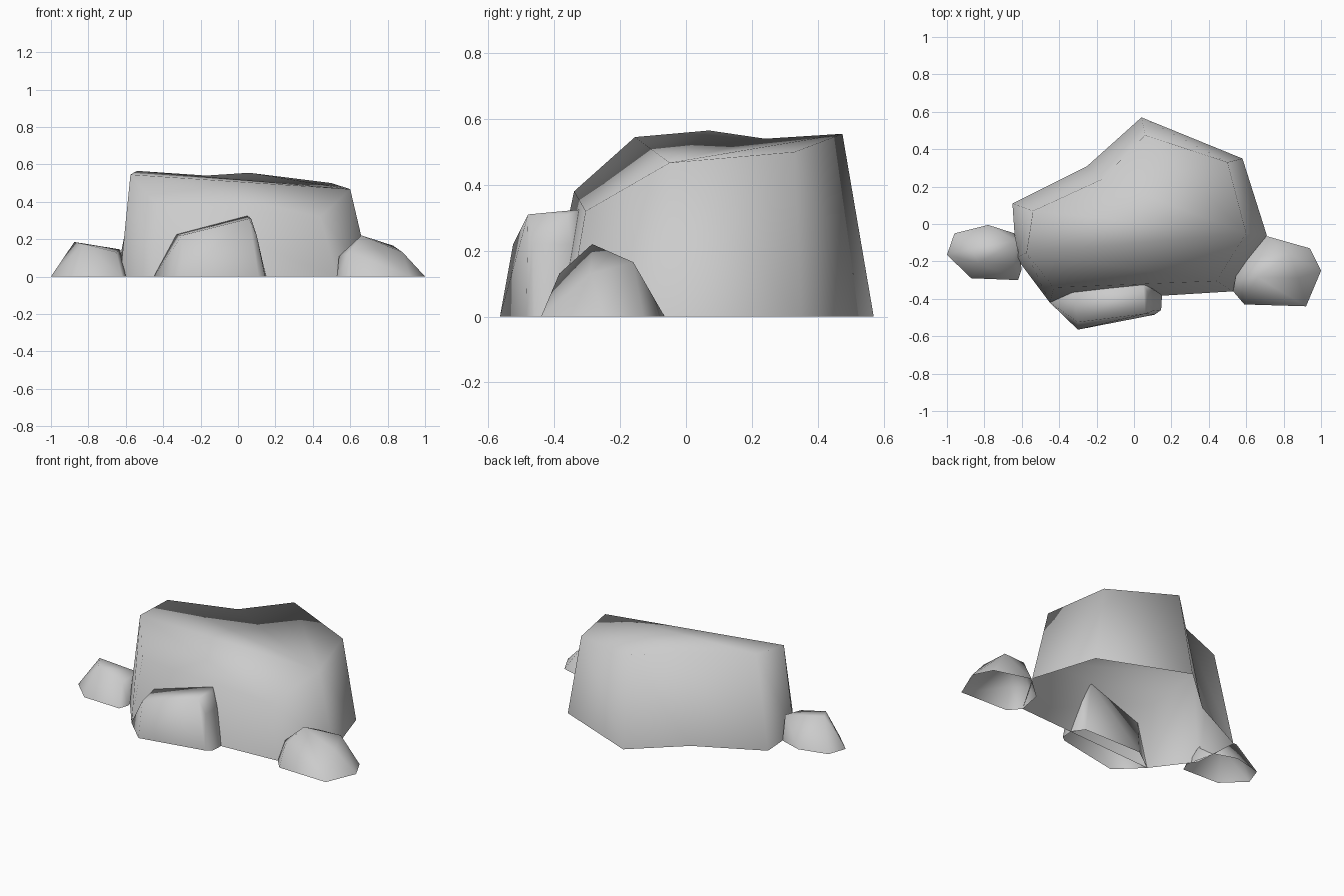
import bpy, bmesh
from mathutils import Vector

cube = bpy.data.objects.get("Cube")
if cube:
    bpy.data.objects.remove(cube, do_unlink=True)

# One plain stone colour
GREY = (0.6, 0.6, 0.6, 1)
stone = bpy.data.materials.new("stone_grey")
stone.use_nodes = True
stone.diffuse_color = GREY
bsdf = stone.node_tree.nodes["Principled BSDF"]
bsdf.inputs["Base Color"].default_value = GREY
bsdf.inputs["Roughness"].default_value = 0.9


def finish(name, bm):
    """Turn a bmesh into a soft-shaded stone object."""
    bmesh.ops.recalc_face_normals(bm, faces=bm.faces)
    for face in bm.faces:
        face.smooth = True
    mesh = bpy.data.meshes.new(name)
    bm.to_mesh(mesh)
    bm.free()
    mesh.materials.append(stone)
    obj = bpy.data.objects.new(name, mesh)
    bpy.context.collection.objects.link(obj)
    return obj


def hull_rock(name, base, crown):
    """Convex stone over a ground outline, open underneath."""
    bm = bmesh.new()
    for x, y in base:
        bm.verts.new((x, y, 0))
    for point in crown:
        bm.verts.new(point)
    bmesh.ops.convex_hull(bm, input=list(bm.verts))
    under = [f for f in bm.faces if all(v.co.z < 0.001 for v in f.verts)]
    bmesh.ops.delete(bm, geom=under, context="FACES")
    loose = [v for v in bm.verts if not v.link_faces]
    bmesh.ops.delete(bm, geom=loose, context="VERTS")
    return finish(name, bm)


# Large boulder: ground outline, rim, walls, flat back top and sloped front top
outline = [(-.63, -.18), (-.65, .11), (-.25, .31), (.04, .57),
           (.58, .35), (.71, -.06), (.53, -.36), (-.45, -.42)]
rim = [(-.575, -.155, .545), (-.54, .07, .565), (-.17, .24, .54), (.06, .475, .555),
       (.5, .33, .5), (.6, -.05, .467), (.44, -.305, .32), (-.43, -.34, .38)]
bm = bmesh.new()
low = [bm.verts.new((x, y, 0)) for x, y in outline]
high = [bm.verts.new(p) for p in rim]
for i in range(len(low)):
    j = (i + 1) % len(low)
    bm.faces.new((low[i], low[j], high[j], high[i]))
bm.faces.new(high[:6])
bm.faces.new((high[0], high[5], high[6], high[7]))
finish("large_boulder", bm)

# Slab leaning on the front
hull_rock("front_rock",
          [(-.45, -.42), (-.3, -.565), (.11, -.485), (.145, -.46),
           (.15, -.38), (.1, -.31), (-.3, -.31)],
          [(-.33, -.36, .225), (.05, -.32, .325), (.07, -.36, .31),
           (.06, -.48, .31), (-.3, -.525, .22), (.1, -.35, .22), (.1, -.465, .22)])

# Small stone on the +x side
hull_rock("left_rock",
          [(.71, -.065), (.94, -.13), (1, -.25), (.92, -.44),
           (.59, -.43), (.53, -.36), (.56, -.2)],
          [(.66, -.285, .22), (.83, -.16, .165), (.88, -.29, .13),
           (.54, -.3, .11), (.6, -.385, .13), (.68, -.17, .165)])

# Small stone on the -x side
hull_rock("right_rock",
          [(-1, -.165), (-.96, -.05), (-.78, -.005), (-.64, -.05),
           (-.6, -.24), (-.62, -.3), (-.87, -.29)],
          [(-.875, -.13, .185), (-.83, -.21, .175),
           (-.63, -.09, .145), (-.65, -.22, .13)])
